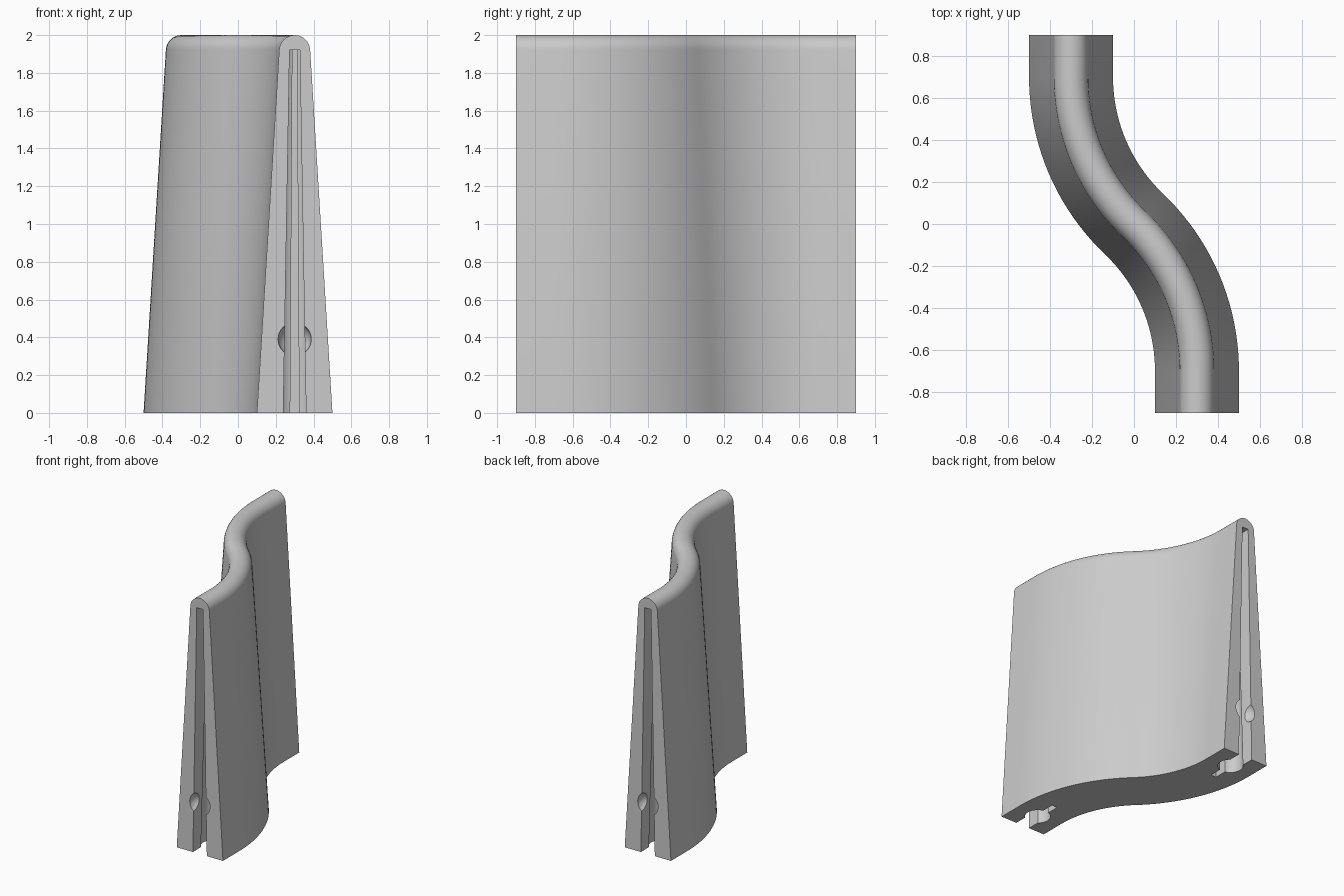
import bpy, bmesh, math

if "Cube" in bpy.data.objects:
    bpy.data.objects.remove(bpy.data.objects["Cube"], do_unlink=True)

grey = bpy.data.materials.new("Light grey")
grey.use_nodes = True
grey.diffuse_color = (0.6, 0.6, 0.6, 1)
grey.node_tree.nodes["Principled BSDF"].inputs["Base Color"].default_value = (0.6, 0.6, 0.6, 1)


def loft(name, rings):
    """Closed solid skinned through equal-length rings of points."""
    bm = bmesh.new()
    loops = [[bm.verts.new(p) for p in ring] for ring in rings]
    n = len(loops[0])
    for a, b in zip(loops, loops[1:]):
        for i in range(n):
            j = (i + 1) % n
            bm.faces.new((a[i], a[j], b[j], b[i]))
    bm.faces.new(loops[0])
    bm.faces.new(loops[-1])
    bmesh.ops.recalc_face_normals(bm, faces=bm.faces)
    mesh = bpy.data.meshes.new(name)
    bm.to_mesh(mesh)
    bm.free()
    ob = bpy.data.objects.new(name, mesh)
    bpy.context.collection.objects.link(ob)
    mesh.materials.append(grey)
    return ob


# Wall cross-section: tapered sides with a rounded top
R_TOP, LEAN = 0.082, math.radians(3.5)
profile = [(0.2, 0.0)]
for i in range(17):
    a = LEAN + (math.pi - 2 * LEAN) * i / 16
    profile.append((R_TOP * math.cos(a), 2 - R_TOP + R_TOP * math.sin(a)))
profile.append((-0.2, 0.0))

# S-shaped path: straight end, arc, mirrored arc, straight end
TURN = 2 * math.atan2(0.3, 0.7)
RADIUS = 0.7 / math.sin(TURN)
half = [(0.3, -0.9, 0.0)]
for i in range(21):
    a = TURN * i / 20
    half.append((0.3 - RADIUS * (1 - math.cos(a)), -0.7 + RADIUS * math.sin(a), a))
path = half + [(-x, -y, a) for x, y, a in reversed(half[:-1])]
wall = loft("curved_wall", [
    [(x + w * math.cos(a), y + w * math.sin(a), z) for w, z in profile]
    for x, y, a in path])


def keyhole(z, opening, radius, slit):
    """Slot plan: mouth at the wall end, round chamber, narrow inner slit."""
    cy = -0.73
    a0 = math.asin(opening / radius)
    a1 = math.pi - math.asin(slit / radius)
    side = [(opening, -1.0)]
    for i in range(15):
        a = a0 + (a1 - a0) * i / 14
        side.append((radius * math.sin(a), cy - radius * math.cos(a)))
    side.append((slit, -0.54))
    outline = side + [(-x, y) for x, y in reversed(side)]
    return [(0.3 + x, y, z) for x, y in outline]


# Tapered connector slots and round sockets in both ends
def cut(cutter):
    mod = wall.modifiers.new("Cut", "BOOLEAN")
    mod.operation = "DIFFERENCE"
    mod.solver = "EXACT"
    mod.object = cutter
    cutter.hide_render = True
    bpy.context.view_layer.objects.active = wall
    bpy.ops.object.modifier_apply(modifier=mod.name)
    bpy.data.objects.remove(cutter, do_unlink=True)


for end in (1, -1):
    slot = loft("slot_cutter", [keyhole(-0.04, 0.061, 0.094, 0.024),
                                keyhole(1.92, 0.027, 0.045, 0.012)])
    slot.rotation_euler.z = 0 if end == 1 else math.pi
    bpy.context.view_layer.update()
    cut(slot)
    bpy.ops.mesh.primitive_uv_sphere_add(segments=32, ring_count=16, radius=0.088,
                                         location=(0.3 * end, -0.9 * end, 0.39))
    ball = bpy.context.object
    ball.data.materials.append(grey)
    cut(ball)

bpy.ops.object.select_all(action="DESELECT")
wall.select_set(True)
bpy.context.view_layer.objects.active = wall
bpy.ops.object.shade_smooth_by_angle(angle=math.radians(30))
